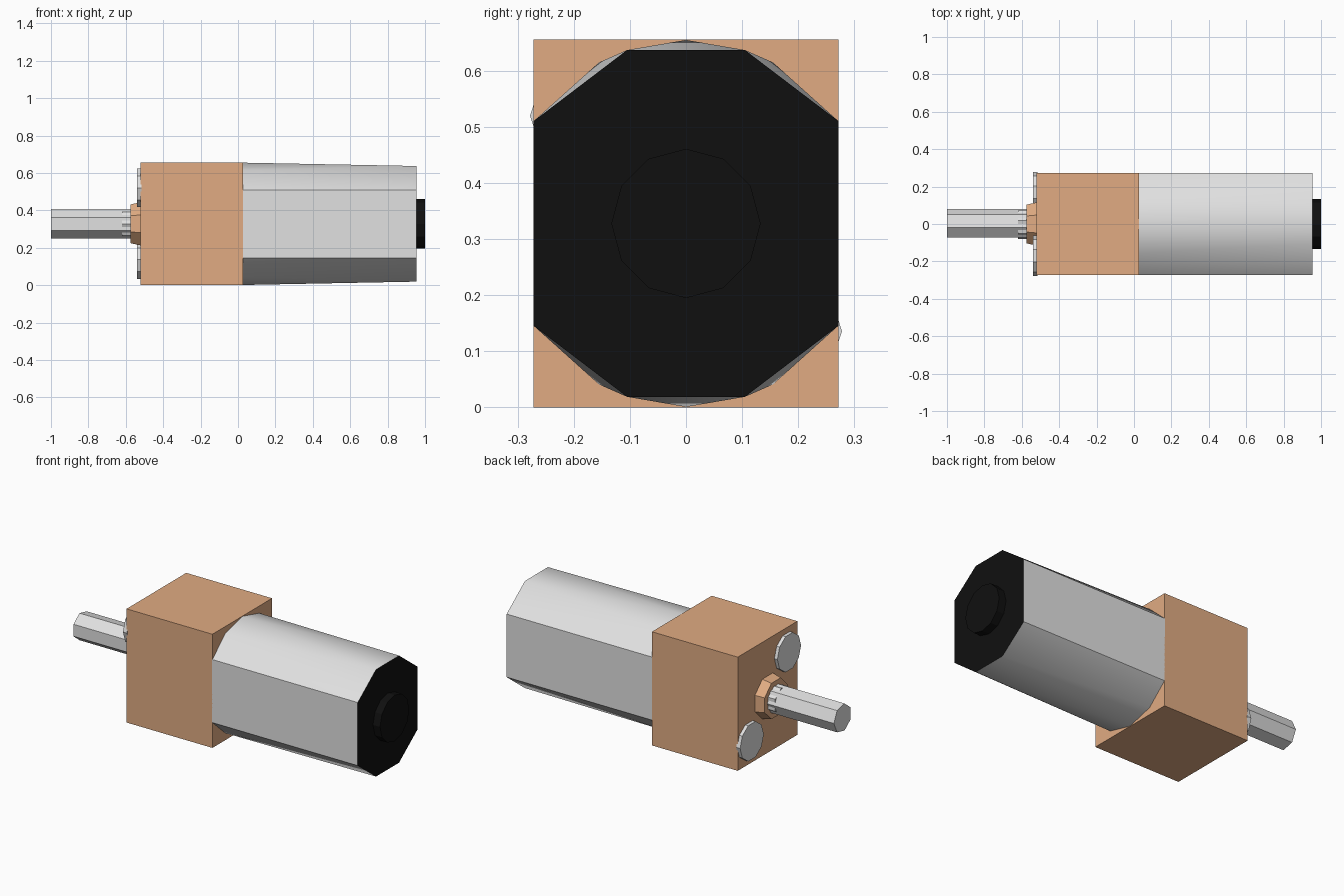
import bpy, bmesh, math
from mathutils import Matrix

if "Cube" in bpy.data.objects:
    bpy.data.objects.remove(bpy.data.objects["Cube"])


def material(name, rgb):
    m = bpy.data.materials.new(name)
    m.diffuse_color = (*rgb, 1)
    m.use_nodes = True
    m.node_tree.nodes["Principled BSDF"].inputs["Base Color"].default_value = m.diffuse_color
    return m


STEEL = material("light steel", (0.75, 0.75, 0.75))
BRONZE = material("tan bronze", (0.75, 0.41, 0.225))
BLACK = material("black plastic", (0.005, 0.005, 0.005))
CZ = 0.328   # height of the motor axis


def finish(name, bm, mats, smooth=None):
    bmesh.ops.recalc_face_normals(bm, faces=bm.faces)
    me = bpy.data.meshes.new(name)
    bm.to_mesh(me)
    bm.free()
    ob = bpy.data.objects.new(name, me)
    bpy.context.collection.objects.link(ob)
    for m in mats:
        me.materials.append(m)
    if smooth:
        bpy.context.view_layer.objects.active = ob
        ob.select_set(True)
        bpy.ops.object.shade_smooth_by_angle(angle=math.radians(smooth))
        ob.select_set(False)
    return ob


def rod(name, x0, x1, r0, r1, sides, mat, y=0.0, z=CZ, turn=0.0, smooth=None):
    """Prism along x; first corner points to +y, turned by an angle."""
    bm = bmesh.new()
    rings = []
    for x, r in ((x0, r0), (x1, r1)):
        rings.append([bm.verts.new((x, y + r * math.cos(turn + math.tau * i / sides),
                                    z + r * math.sin(turn + math.tau * i / sides)))
                      for i in range(sides)])
        bm.faces.new(rings[-1])
    a, b = rings
    for i in range(sides):
        j = (i + 1) % sides
        bm.faces.new((a[i], a[j], b[j], b[i]))
    return finish(name, bm, [mat], smooth)


# Gearbox block
bm = bmesh.new()
bmesh.ops.create_cube(bm, size=1, matrix=Matrix.Translation((-0.247, 0, CZ))
                      @ Matrix.Diagonal((0.548, 0.544, 0.656, 1)))
finish("gearbox", bm, [BRONZE])

# Motor can: rounded at the gearbox, octagonal at the rear, hulled together
bm = bmesh.new()
quarter = [(0.025, 0.272, 0.182), (0.025, 0.155, 0.287), (0.025, 0, 0.327),
           (0.955, 0.272, 0.182), (0.955, 0.105, 0.309)]
for x, y, z in quarter:
    for sy in ((1, -1) if y else (1,)):
        for sz in (1, -1):
            bm.verts.new((x, y * sy, CZ + z * sz))
bmesh.ops.convex_hull(bm, input=bm.verts)
bmesh.ops.recalc_face_normals(bm, faces=bm.faces)
for f in bm.faces:
    if f.normal.x > 0.9:      # rear face is black
        f.material_index = 1
finish("motor_can", bm, [STEEL, BLACK], 30)

# Rear bearing cap
rod("rear_cap", 0.95, 1.0, 0.133, 0.133, 12, BLACK)

# Output boss, shaft collar and shaft
rod("output_boss", -0.575, -0.52, 0.112, 0.125, 8, BRONZE, turn=math.pi / 8)
rod("shaft_collar", -0.62, -0.57, 0.08, 0.08, 7, STEEL, turn=math.pi / 7)
rod("output_shaft", -1.0, -0.55, 0.08, 0.08, 7, STEEL)

# Two diagonal screw heads
for side, label in ((1, "upper"), (-1, "lower")):
    rod(label + "_screw", -0.54, -0.515, 0.108, 0.108, 10, STEEL,
        y=-0.17 * side, z=CZ + 0.192 * side)
